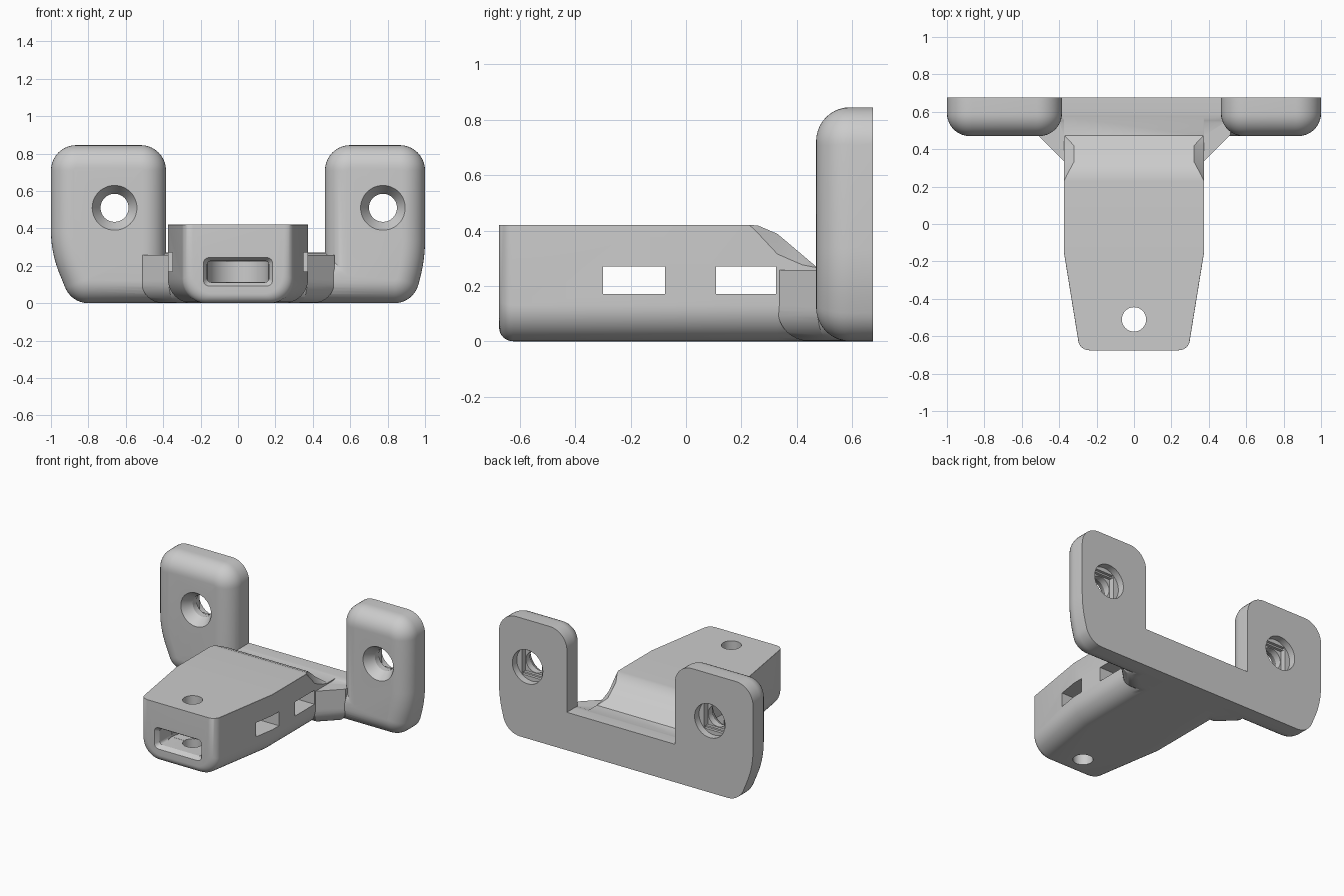
import bpy, bmesh
from math import sin, cos, pi, tan
from mathutils import Vector as V

if "Cube" in bpy.data.objects:
    bpy.data.objects.remove(bpy.data.objects["Cube"])


def loft(name, rings):
    """Closed solid through equal-length rings of 3D points."""
    bm = bmesh.new()
    vs = [[bm.verts.new(p) for p in ring] for ring in rings]
    n = len(vs[0])
    for a, b in zip(vs, vs[1:]):
        for i in range(n):
            j = (i + 1) % n
            bm.faces.new((a[i], a[j], b[j], b[i]))
    bm.faces.new(vs[0][::-1])
    bm.faces.new(vs[-1])
    if bm.calc_volume(signed=True) < 0:
        bmesh.ops.reverse_faces(bm, faces=bm.faces)
    me = bpy.data.meshes.new(name)
    bm.to_mesh(me)
    bm.free()
    ob = bpy.data.objects.new(name, me)
    bpy.context.collection.objects.link(ob)
    return ob


def rounded(corners, seg=10):
    """Counter-clockwise outline with an arc at each (x, y, radius)."""
    out, n = [], len(corners)
    for i, (x, y, r) in enumerate(corners):
        p = V((x, y))
        a = (V(corners[i - 1][:2]) - p).normalized()
        b = (V(corners[(i + 1) % n][:2]) - p).normalized()
        if r == 0:
            out.append(p)
            continue
        half = a.angle(b) / 2
        c = p + (a + b).normalized() * (r / sin(half))
        t1 = p + a * (r / tan(half)) - c
        t2 = p + b * (r / tan(half)) - c
        total = t1.angle(t2)
        for k in range(seg + 1):
            f = k / seg
            out.append(c + (t1 * sin((1 - f) * total) + t2 * sin(f * total)) / sin(total))
    return out


def inset(pts, d):
    out, n = [], len(pts)
    for i, p in enumerate(pts):
        e1 = (p - pts[i - 1]).normalized()
        e2 = (pts[(i + 1) % n] - p).normalized()
        n1, n2 = V((-e1.y, e1.x)), V((-e2.y, e2.x))
        out.append(p + (n1 + n2) * (d / (1 + n1.dot(n2))))
    return out


def circle(x, y, r, n=48):
    return [V((x + r * cos(2 * pi * k / n), y + r * sin(2 * pi * k / n))) for k in range(n)]


def rect(x0, x1, y0, y1, r=0):
    return rounded([(x0, y0, r), (x1, y0, r), (x1, y1, r), (x0, y1, r)], 6)


def at_y(pts, y):
    return [(p.x, y, p.y) for p in pts]


def at_z(pts, z):
    return [(p.x, p.y, z) for p in pts]


def boolean(target, other, op):
    m = target.modifiers.new(op, 'BOOLEAN')
    m.operation, m.object, m.solver = op, other, 'EXACT'
    bpy.context.view_layer.update()
    with bpy.context.temp_override(object=target, active_object=target):
        bpy.ops.object.modifier_apply(modifier=m.name)
    bpy.data.objects.remove(other)


# Back plate: U outline with rounded front edge
R = 0.122
outline = rounded([(-0.89, 0, .135), (0.94, 0, .135), (1, .24, .8), (1, .845, .135),
                   (.465, .845, .135), (.465, .27, 0), (-.385, .27, 0),
                   (-.385, .845, .135), (-1, .845, .135), (-1, .27, .6)])
rings = [at_y(outline, 0.675)]
for k in range(11):
    t = k / 10 * pi / 2
    rings.append(at_y(inset(outline, R * (1 - cos(t))), 0.47 + R - R * sin(t)))
bracket = loft("bracket", rings)


# Arm: cross-sections along y, rounded underside, stepped slope at the back
def section(y, w, zb, win, zs, zt, r):
    half = [(w - r + r * sin(k / 10 * pi / 2), zb + r - r * cos(k / 10 * pi / 2)) for k in range(11)]
    half += [(w, zs), (win, zt)]
    return [(x, y, z) for x, z in half] + [(-x, y, z) for x, z in reversed(half)]


rings = []
for k in range(9):
    t = (1 - k / 8) * pi / 2
    d = 0.05 * (1 - cos(t))
    w = 0.298 - 0.008 * (1 - k / 8) - d
    rings.append(section(-0.625 - 0.05 * sin(t), w, d, w - .001, .419, .42, .13 - d * .5))
for y, w, win, zs, zt in [(-.15, .375, .374, .419, .42), (.23, .375, .374, .419, .42),
                          (.26, .375, .36, .39, .418), (.33, .375, .322, .315, .388),
                          (.42, .375, .322, .276, .312), (.472, .375, .37, .266, .268),
                          (.66, .375, .37, .266, .268)]:
    rings.append(section(y, w, 0, win, zs, zt, .13))
boolean(bracket, loft("arm", rings), 'UNION')

# Gussets on both sides of the arm root, rounded underneath
plan = rounded([(-.37, .332, 0), (.37, .332, 0), (.515, .475, 0), (.515, .65, 0),
                (-.515, .65, 0), (-.515, .475, 0)])
rings = [at_z(plan, .258)]
for k in range(9):
    t = k / 8 * pi / 2
    ring = inset(plan, .11 * (1 - cos(t)))
    ring[3].y = ring[4].y = .65
    rings.append(at_z(ring, .1115 - .11 * sin(t)))
boolean(bracket, loft("gussets", rings), 'UNION')

# Screw holes with front countersink and stepped rear recess
cutters = []
for x in (-.66, .775):
    z = .51
    cutters += [
        loft("screw_bore", [at_y(circle(x, z, r), y) for y, r in
                            ((.46, .126), (.54, .075), (.7, .075))]),
        loft("rear_recess", [at_y(circle(x, z, .12), y) for y in (.625, .7)]),
        loft("rear_step", [at_y(rect(x - .077, x + .077, z - .09, z + .09), y) for y in (.605, .69)]),
        loft("rear_square", [at_y(rect(x - .079, x + .079, z - .079, z + .079), y) for y in (.585, .68)])]

# Front pocket with bevelled mouth and round end, plus vertical pin hole
cutters.append(loft("pocket_mouth", [
    at_y(rect(-.192, .192, .085, .25, .035), -.685),
    at_y(rect(-.165, .165, .112, .225, .02), -.645),
    at_y(rect(-.165, .165, .112, .225, .02), -.51)]))
cutters.append(loft("pocket_end", [at_z(circle(0, -.51, .164), z) for z in (.113, .224)]))
cutters.append(loft("pin_hole", [at_z(circle(0, -.51, .065), z) for z in (-.1, .6)]))

# Tie slots straight through the arm
for y0, y1 in ((-.3, -.075), (.108, .325)):
    cutters.append(loft("tie_slot", [[(x, y0, .17), (x, y1, .17), (x, y1, .27), (x, y0, .27)]
                                     for x in (-.6, .6)]))
for c in cutters:
    boolean(bracket, c, 'DIFFERENCE')

# Smooth rounded areas, keep edges sharp
bpy.ops.object.select_all(action='DESELECT')
bracket.select_set(True)
bpy.context.view_layer.objects.active = bracket
bpy.ops.object.shade_smooth_by_angle(angle=0.45)
